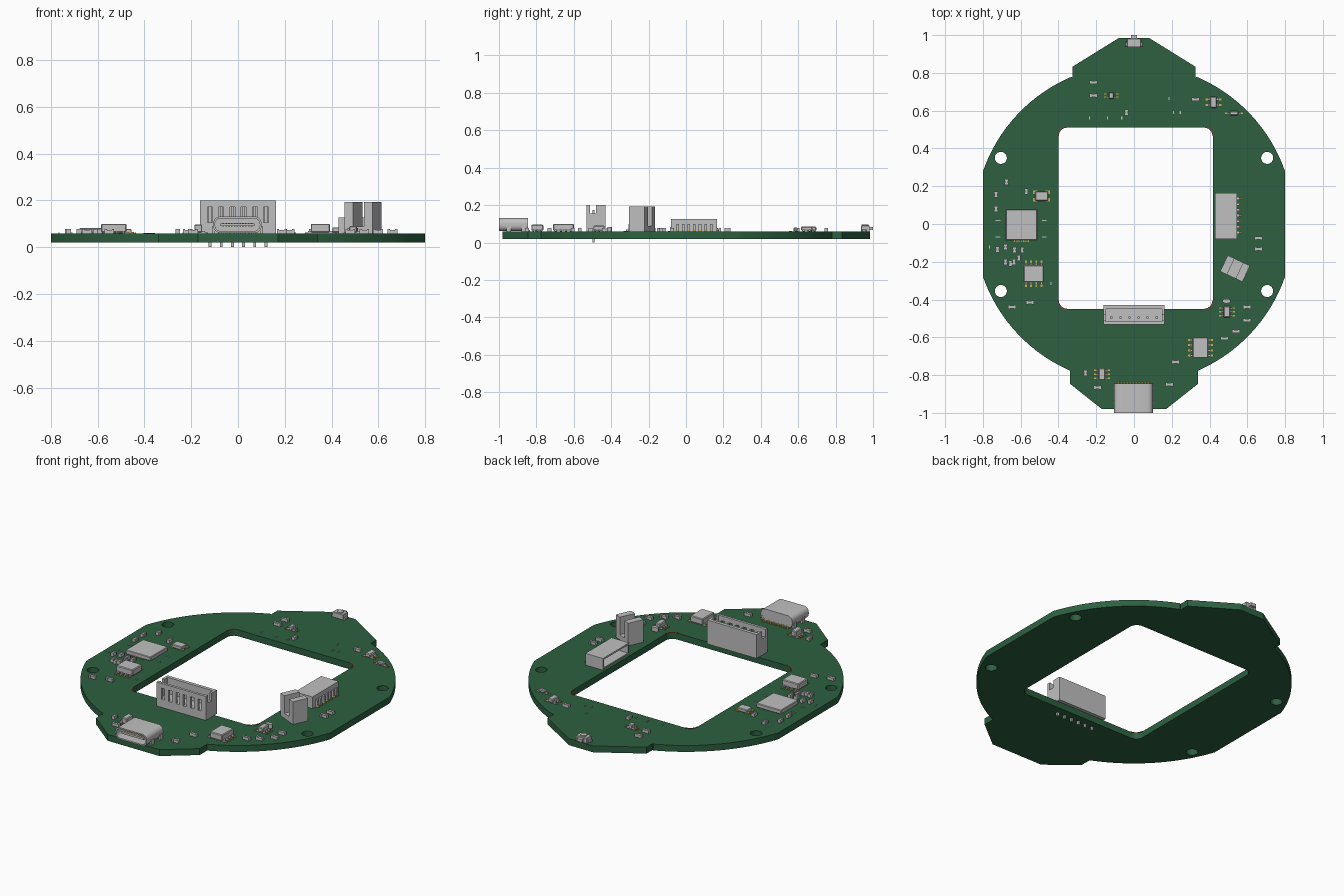
import bpy, bmesh, math
from mathutils import Matrix

TOP = 0.058  # upper face of the board


def material(name, rgb):
    m = bpy.data.materials.new(name)
    m.diffuse_color = (*rgb, 1)
    return m


GREEN = material("board green", (0.026, 0.118, 0.052))
GREY = material("component grey", (0.53, 0.53, 0.53))
GOLD = material("contact gold", (0.60, 0.42, 0.09))
COPPER = material("edge copper", (0.19, 0.06, 0.035))


def blocks(name, mat, boxes, loc=(0, 0, 0), rot=0, bevel=0):
    """One object from boxes given as (x0, x1, y0, y1, z0, z1)."""
    bm = bmesh.new()
    for x0, x1, y0, y1, z0, z1 in boxes:
        mtx = Matrix.Translation(((x0 + x1) / 2, (y0 + y1) / 2, (z0 + z1) / 2)) @ \
            Matrix.Diagonal((x1 - x0, y1 - y0, z1 - z0, 1))
        bmesh.ops.create_cube(bm, size=1, matrix=mtx)
    me = bpy.data.meshes.new(name)
    bm.to_mesh(me)
    bm.free()
    me.materials.append(mat)
    ob = bpy.data.objects.new(name, me)
    bpy.context.collection.objects.link(ob)
    ob.location = loc
    ob.rotation_euler.z = rot
    if bevel:
        mod = ob.modifiers.new("bevel", 'BEVEL')
        mod.width = bevel
    return ob


def plate(name, mat, outlines, depth, loc=(0, 0, 0), rot=(0, 0, 0)):
    """Filled outline with holes, extruded by depth about its middle."""
    cu = bpy.data.curves.new(name, 'CURVE')
    cu.dimensions = '2D'
    cu.fill_mode = 'BOTH'
    cu.extrude = depth / 2
    for pts in outlines:
        s = cu.splines.new('POLY')
        s.points.add(len(pts) - 1)
        for p, (x, y) in zip(s.points, pts):
            p.co = (x, y, 0, 1)
        s.use_cyclic_u = True
    cu.materials.append(mat)
    ob = bpy.data.objects.new(name, cu)
    bpy.context.collection.objects.link(ob)
    ob.location, ob.rotation_euler = loc, rot
    bpy.ops.object.select_all(action='DESELECT')
    ob.select_set(True)
    bpy.context.view_layer.objects.active = ob
    bpy.ops.object.convert(target='MESH')
    ob = bpy.context.object
    ob.name = name
    bpy.ops.object.shade_smooth_by_angle(angle=math.radians(30))
    return ob


def arc(cx, cy, r, a0, a1, n):
    return [(cx + r * math.cos(math.radians(a0 + (a1 - a0) * i / n)),
             cy + r * math.sin(math.radians(a0 + (a1 - a0) * i / n))) for i in range(n + 1)]


def rounded(x0, x1, y0, y1, r, n=6):
    return (arc(x1 - r, y1 - r, r, 0, 90, n) + arc(x0 + r, y1 - r, r, 90, 180, n)
            + arc(x0 + r, y0 + r, r, 180, 270, n) + arc(x1 - r, y0 + r, r, 270, 360, n))


# Circuit board: clipped disc with a tab at each end, window and screw holes
R = 0.847
right = ([(0.17, -0.98), (0.34, -0.845), (0.34, -0.776)] + arc(0, 0, R, -66, -19.2, 20)
         + arc(0, 0, R, 19.2, 67, 20) + [(0.325, 0.775), (0.325, 0.833), (0.08, 0.985)])
left = [(-x, y) for x, y in reversed(right)]
window = rounded(-0.40, 0.417, -0.45, 0.512, 0.045)
holes = [arc(sx * 0.705, y, 0.032, 0, 345, 23) for sx in (-1, 1) for y in (0.35, -0.355)]
plate("circuit_board", GREEN, [right + left, window] + holes, 0.038, (0, 0, 0.039))

# Exposed copper at the window corners
for i, (cx, cy) in enumerate(((0.372, 0.467), (-0.355, 0.467), (-0.355, -0.405), (0.372, -0.405))):
    ring = arc(cx, cy, 0.050, i * 90, i * 90 + 90, 6) + arc(cx, cy, 0.043, i * 90 + 90, i * 90, 6)
    plate("corner_copper", COPPER, [ring], 0.004, (0, 0, TOP))

# Charging socket: rounded shell, back plug, tongue, contacts, side tabs
up = (math.pi / 2, 0, 0)
plate("socket_shell", GREY, [rounded(-0.106, 0.101, 0.061, 0.131, 0.03),
                             rounded(-0.098, 0.093, 0.069, 0.123, 0.024)], 0.155, (0, -0.9225, 0), up)
plate("socket_back", GREY, [rounded(-0.099, 0.094, 0.067, 0.125, 0.025)], 0.04, (0, -0.866, 0), up)
blocks("socket_tongue", GREY, [(-0.075, 0.07, -0.985, -0.86, 0.09, 0.102)])
blocks("socket_tabs", GREY, [(x, x + 0.012, y, y + 0.025, TOP - 0.01, 0.09)
                             for x in (-0.11, 0.093) for y in (-0.96, -0.88)])
blocks("socket_contacts", GOLD, [(x * 0.012 - 0.006, x * 0.012 + 0.001, -0.975, -0.93, 0.088, 0.104)
                                 for x in range(-5, 6)])
blocks("socket_pads", GOLD, [(x * 0.016 - 0.006, x * 0.016 + 0.003, -0.85, -0.833, TOP, 0.066)
                             for x in range(-5, 6)])

# Upright pin header: open-topped housing with slotted front wall
pins = [-0.12 + 0.048 * i for i in range(6)]
bars = [(-0.162, -0.13)] + [(a + 0.011, b - 0.011) for a, b in zip(pins, pins[1:])] + [(0.13, 0.162)]
blocks("header_housing", GREY, [
    (-0.162, 0.162, -0.45, -0.43, TOP, 0.2),
    (-0.162, 0.162, -0.532, -0.43, TOP, 0.105),
    (-0.162, 0.162, -0.532, -0.517, 0.172, 0.2)]
    + [(a, b, -0.532, -0.517, 0.1, 0.175) for a, b in bars]
    + [(x, x + 0.014, -0.532, -0.43, 0.1, 0.155) for x in (-0.162, 0.148)]
    + [(x, x + 0.014, y0, y1, 0.15, 0.2) for x in (-0.162, 0.148)
       for y0, y1 in ((-0.532, -0.512), (-0.48, -0.43))])
blocks("header_pins", GREY, [(x - 0.006, x + 0.006, -0.501, -0.489, 0.0, 0.175) for x in pins])

# Side-entry connector opening toward the window
blocks("side_connector", GREY, [
    (0.43, 0.545, -0.08, 0.165, 0.062, 0.07), (0.43, 0.545, -0.08, 0.165, 0.117, 0.127),
    (0.525, 0.545, -0.08, 0.165, TOP, 0.127),
    (0.43, 0.545, -0.08, -0.07, TOP, 0.127), (0.43, 0.545, 0.155, 0.165, TOP, 0.127)])
rows = [-0.045 + 0.03 * i for i in range(7)]
blocks("side_connector_leads", GREY, [(0.54, 0.558, y - 0.007, y + 0.007, TOP, 0.1) for y in rows])
blocks("side_connector_pads", GOLD, [(0.545, 0.566, y - 0.005, y + 0.005, TOP, 0.068) for y in rows])

# Slotted optical sensor: base and two upright arms
blocks("slot_sensor", GREY, [(-0.065, 0.065, -0.047, 0.047, TOP, 0.088),
                             (-0.065, -0.025, -0.047, 0.047, TOP, 0.192),
                             (0.025, 0.065, -0.047, 0.047, TOP, 0.192)],
       (0.535, -0.236, 0), math.radians(-25))

# Main processor with fine leads
blocks("processor", GREY, [(-0.082, 0.082, -0.082, 0.082, TOP, 0.082)], (-0.596, -0.004, 0), bevel=0.003)
blocks("processor_pads", GOLD, [(x * 0.012 - 0.003, x * 0.012 + 0.003, -0.092, -0.08, TOP, 0.062)
                                for x in range(-3, 4)], (-0.596, -0.004, 0))


def chip(name, x, y, w, d, top, turn=0, legs=4):
    """Small package with bent legs and gold pads on two sides."""
    blocks(name, GREY, [(-w / 2, w / 2, -d / 2, d / 2, TOP + 0.005, top)], (x, y, 0), turn, 0.004)
    step = d / legs
    ys = [(i - (legs - 1) / 2) * step for i in range(legs)]
    blocks(name + "_legs", GREY, [(-w / 2 - 0.012, w / 2 + 0.012, v - step * 0.2, v + step * 0.2, TOP, 0.07)
                                  for v in ys], (x, y, 0), turn)
    e = w / 2
    blocks(name + "_pads", GOLD, [(s * e + s * 0.016 - 0.009, s * e + s * 0.016 + 0.009,
                                   v - step * 0.18, v + step * 0.18, TOP - 0.002, 0.062)
                                  for v in ys for s in (-1, 1)], (x, y, 0), turn)


chip("driver_chip_left", -0.531, -0.263, 0.09, 0.108, 0.1, math.pi / 2)
chip("driver_chip_right", 0.352, -0.655, 0.082, 0.11, 0.1)
chip("regulator_front", -0.17, -0.795, 0.034, 0.064, 0.096, 0, 3)
chip("regulator_right", 0.492, -0.465, 0.034, 0.06, 0.09, 0, 3)
chip("regulator_back", 0.42, 0.645, 0.034, 0.06, 0.085, 0, 2)
chip("diode_back", -0.12, 0.68, 0.026, 0.034, 0.085, 0, 2)
chip("diode_right", 0.53, 0.586, 0.045, 0.022, 0.08, 0, 1)

# Crystal can with corner pads
blocks("crystal", GREY, [(-0.034, 0.034, -0.025, 0.025, TOP, 0.078)], (-0.489, 0.148, 0), bevel=0.003)
blocks("crystal_pads", GOLD, [(sx * 0.033 - 0.012, sx * 0.033 + 0.012, sy * 0.02 - 0.009,
                               sy * 0.02 + 0.009, TOP, 0.064) for sx in (-1, 1) for sy in (-1, 1)],
       (-0.489, 0.148, 0))

# Oval indicator lamp
plate("indicator_lamp", GREY, [[(x, y * 0.55) for x, y in arc(0, 0, 0.022, 0, 345, 23)]],
      0.024, (0.49, -0.408, TOP + 0.012))

# Push button on the back tab
blocks("button_body", GREY, [(-0.036, 0.036, -0.024, 0.022, TOP, 0.09),
                             (-0.046, 0.046, -0.02, 0.004, TOP, 0.07)], (0, 0.96, 0), bevel=0.002)
blocks("button_cap", GREY, [(-0.017, 0.017, 0.98, 1.0, 0.066, 0.084)])
plate("button_dome", GREY, [arc(0, 0, 0.018, 0, 337.5, 15)], 0.006, (0, 0.957, 0.092))

# Tiny two-terminal parts lying along x, then along y
along_x = ((-0.215, 0.75), (-0.215, 0.68), (0.325, 0.66), (-0.645, -0.44), (-0.55, -0.415),
           (0.66, -0.075), (0.66, -0.132), (0.598, -0.44), (0.598, -0.51), (0.54, -0.568),
           (0.48, -0.605), (0.22, -0.73), (0.187, -0.85), (-0.193, -0.866))
along_y = ((-0.04, 0.59), (-0.675, 0.222), (-0.73, 0.155), (-0.73, 0.08), (-0.57, 0.172),
           (-0.68, -0.2), (-0.655, -0.208), (-0.635, -0.2), (-0.61, -0.18), (-0.723, -0.135),
           (-0.68, -0.122), (-0.632, -0.138), (-0.592, -0.138), (-0.257, -0.79))
for spots, turn, half in ((along_x, 0, 0.021), (along_y, math.pi / 2, 0.016)):
    for x, y in spots:
        blocks("small_resistor", GREY, [(-half + 0.004, half - 0.004, -0.008, 0.008, TOP, 0.074),
                                        (-half, -half + 0.01, -0.01, 0.01, TOP, 0.077),
                                        (half - 0.01, half, -0.01, 0.01, TOP, 0.077)], (x, y, 0), turn)

# Bare test strips
blocks("test_strips", GREY, [(x - 0.012, x + 0.012, y - 0.003, y + 0.003, TOP, TOP + 0.004)
                             for x in (-0.72, -0.475) for y in (0.018, -0.068)]
       + [(x - 0.003, x + 0.003, y - 0.008, y + 0.008, TOP, TOP + 0.004)
          for x, y in ((-0.235, 0.56), (-0.14, 0.56), (-0.065, 0.56), (0.185, 0.665),
                       (0.21, 0.59), (0.245, 0.59), (-0.44, -0.315), (-0.765, -0.122))])
